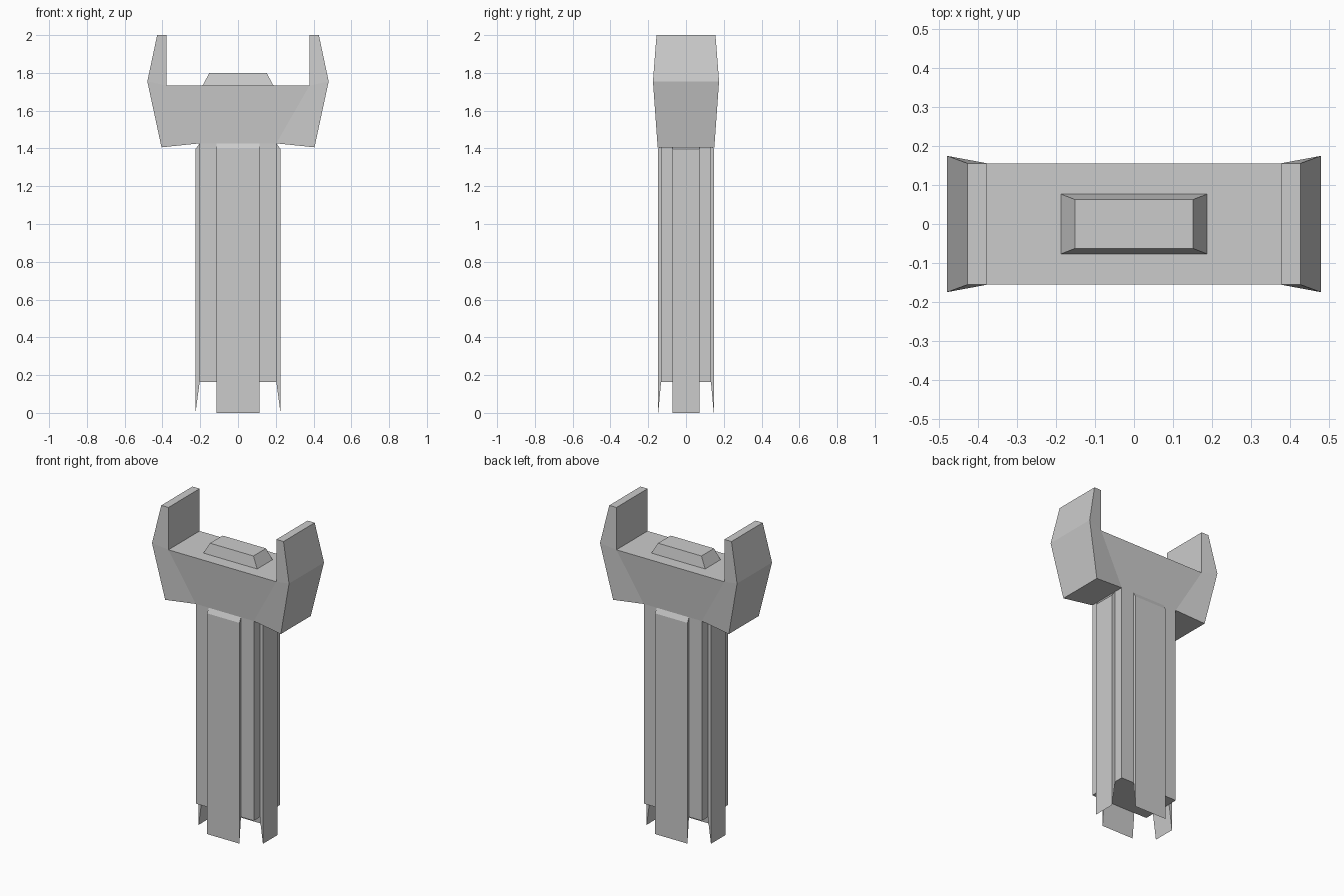
import bpy, bmesh
from math import pi
from mathutils import Matrix

if "Cube" in bpy.data.objects:
    bpy.data.objects.remove(bpy.data.objects["Cube"])


def finish(name, bm):
    bmesh.ops.remove_doubles(bm, verts=bm.verts, dist=1e-5)
    bmesh.ops.recalc_face_normals(bm, faces=bm.faces)
    me = bpy.data.meshes.new(name)
    bm.to_mesh(me)
    bm.free()
    ob = bpy.data.objects.new(name, me)
    bpy.context.collection.objects.link(ob)
    return ob


def frustum(name, z0, z1, bottom, top):
    """Four-sided block with half sizes given for both ends."""
    bm = bmesh.new()
    bmesh.ops.create_cube(bm, size=2)
    for v in bm.verts:
        (hx, hy), z = (top, z1) if v.co.z > 0 else (bottom, z0)
        v.co = (v.co.x * hx, v.co.y * hy, z)
    return finish(name, bm)


def panel(name, inner, outer, half_width, angle):
    """Shaft plate: chamfered top, lower end tapering to a thin tip."""
    profile = [(outer, 0), (outer, 1.397), (inner, 1.427), (inner, 0.163)]
    bm = bmesh.new()
    face = bm.faces.new([bm.verts.new((r, -half_width, z)) for r, z in profile])
    ext = bmesh.ops.extrude_face_region(bm, geom=[face])
    moved = [g for g in ext["geom"] if isinstance(g, bmesh.types.BMVert)]
    bmesh.ops.translate(bm, verts=moved, vec=(0, 2 * half_width, 0))
    bm.transform(Matrix.Rotation(angle, 4, 'Z'))
    return finish(name, bm)


# Shaft core and its four plates
frustum("shaft_core", 0.163, 1.427, (0.203, 0.132), (0.203, 0.132))
for side, angle in (("right", 0), ("left", pi)):
    panel(f"{side}_plate", 0.203, 0.225, 0.072, angle)
for side, angle in (("back", pi / 2), ("front", -pi / 2)):
    panel(f"{side}_plate", 0.132, 0.147, 0.113, angle)

# Forked head: half outline as (x, z, half depth), mirrored in x and y
A, B, C, D, E, F = (
    (0.378, 2.0, 0.156), (0.428, 2.0, 0.156), (0.48, 1.755, 0.175),
    (0.405, 1.406, 0.15), (0.203, 1.427, 0.132), (0.378, 1.732, 0.156))
bm = bmesh.new()


def add(points):
    bm.faces.new([bm.verts.new(p) for p in points])


for sx in (1, -1):
    for sy in (1, -1):
        for quad in ((A, B, C, F), (F, C, D, E)):
            add([(sx * x, sy * d, z) for x, z, d in quad])
    for p, q in ((A, B), (B, C), (C, D), (D, E), (F, A)):
        add([(sx * x, s * d, z) for (x, z, d), s in ((p, -1), (q, -1), (q, 1), (p, 1))])
for sy in (1, -1):
    add([(s * x, sy * d, z) for (x, z, d), s in ((F, -1), (F, 1), (E, 1), (E, -1))])
for x, z, d in (E, F):
    add([(-x, -d, z), (x, -d, z), (x, d, z), (-x, d, z)])
finish("forked_head", bm)

# Raised block on the head floor
frustum("top_block", 1.732, 1.799, (0.188, 0.077), (0.152, 0.063))
